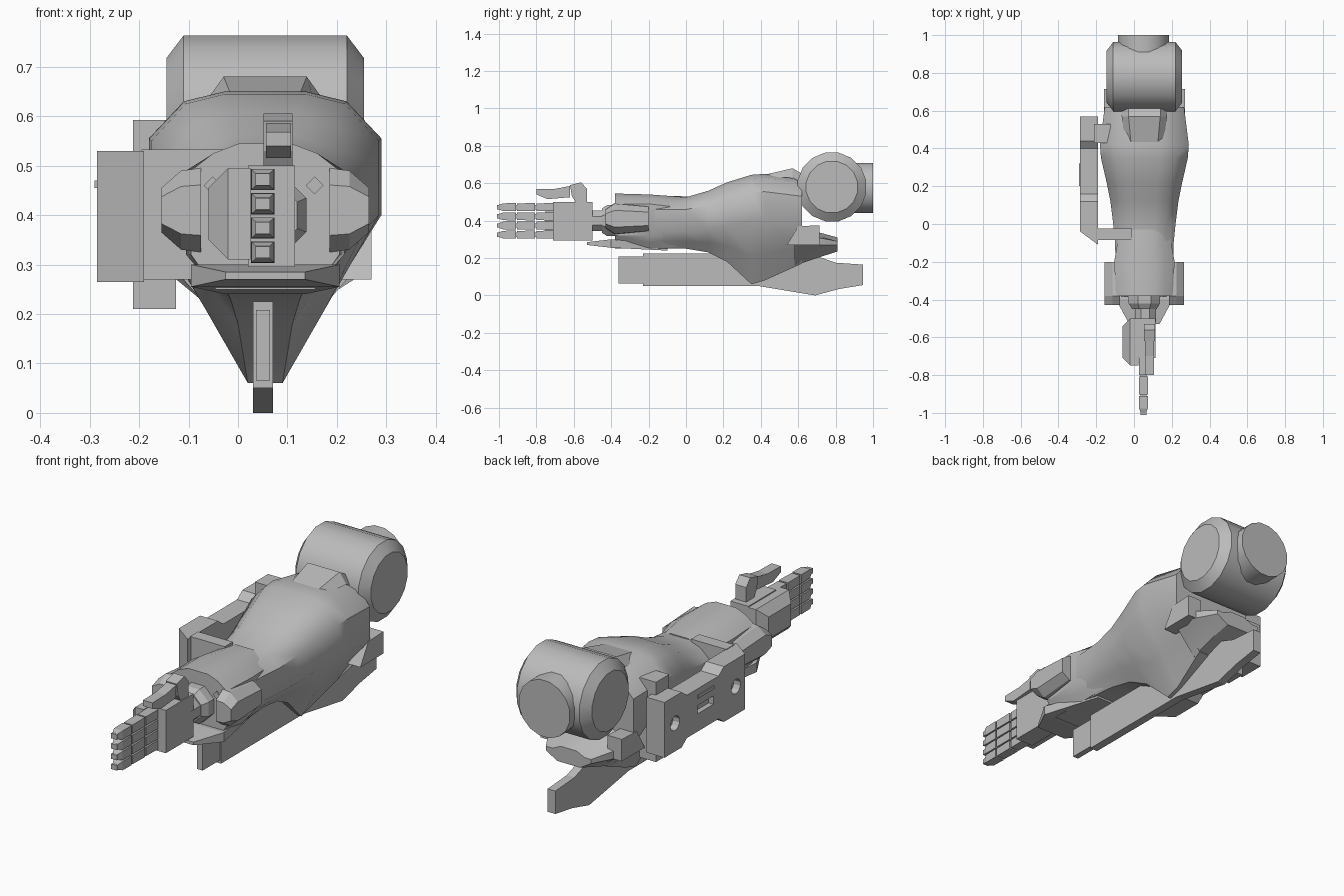
import bpy, bmesh, math

cube = bpy.data.objects.get("Cube")
if cube:
    bpy.data.objects.remove(cube, do_unlink=True)

MID = 0.055  # centre line of the arm
grey = bpy.data.materials.new("plain_grey")
grey.use_nodes = True
grey.diffuse_color = (0.5, 0.5, 0.5, 1)
grey.node_tree.nodes["Principled BSDF"].inputs["Base Color"].default_value = grey.diffuse_color


def loft(name, rings, smooth=None):
    """Skin a closed solid through rings holding equal point counts."""
    bm = bmesh.new()
    loops = [[bm.verts.new(point) for point in ring] for ring in rings]
    count = len(loops[0])
    for first, second in zip(loops, loops[1:]):
        for i in range(count):
            j = (i + 1) % count
            bm.faces.new((first[i], first[j], second[j], second[i]))
    bm.faces.new(loops[0])
    bm.faces.new(loops[-1])
    bmesh.ops.recalc_face_normals(bm, faces=bm.faces)
    mesh = bpy.data.meshes.new(name)
    bm.to_mesh(mesh)
    bm.free()
    mesh.materials.append(grey)
    obj = bpy.data.objects.new(name, mesh)
    bpy.context.collection.objects.link(obj)
    if smooth:
        bpy.ops.object.select_all(action="DESELECT")
        obj.select_set(True)
        bpy.context.view_layer.objects.active = obj
        bpy.ops.object.shade_smooth_by_angle(angle=math.radians(smooth))
    return obj


def side_prism(name, left, right, profile):
    """Extrude a (y, z) profile between two x positions."""
    return loft(name, [[(x, y, z) for y, z in profile] for x in (left, right)])


def rect(y, left, right, low, high):
    return [(left, y, low), (right, y, low), (right, y, high), (left, y, high)]


def box(name, xs, ys, zs):
    return loft(name, [rect(y, *xs, *zs) for y in ys])


def turned(name, axis, centre, steps, sides, smooth=None):
    """Turn (position, radius) steps around the x or y axis."""
    rings = []
    for position, radius in steps:
        ring = []
        for i in range(sides):
            angle = math.tau * (i + 0.5) / sides
            a, z = radius * math.cos(angle), centre[1] + radius * math.sin(angle)
            ring.append((position, centre[0] + a, z) if axis == "x"
                        else (centre[0] + a, position, z))
        rings.append(ring)
    return loft(name, rings, smooth)


def shell_ring(y, width, top, shoulder, waist, keel, bottom):
    """Symmetric forearm section from ridge to keel."""
    flank = waist + (bottom - waist) * 0.55
    belly = keel + (width - keel) * 0.45
    half = [(width * 0.35, top), (width * 0.7, top - 0.02), (width, shoulder),
            (width, waist), (belly, flank), (keel, bottom)]
    return ([(MID + x, y, z) for x, z in half]
            + [(MID - x, y, z) for x, z in reversed(half)])


# Forearm shell with its deep keel
loft("forearm_shell", [shell_ring(*s) for s in (
    (-0.37, 0.15, 0.52, 0.46, 0.34, 0.09, 0.25),
    (-0.1, 0.155, 0.52, 0.46, 0.34, 0.09, 0.25),
    (0, 0.165, 0.525, 0.46, 0.34, 0.08, 0.25),
    (0.12, 0.18, 0.56, 0.48, 0.35, 0.07, 0.23),
    (0.22, 0.2, 0.605, 0.51, 0.37, 0.055, 0.18),
    (0.35, 0.23, 0.645, 0.55, 0.4, 0.035, 0.06),
    (0.42, 0.235, 0.65, 0.555, 0.4, 0.035, 0.08),
    (0.62, 0.21, 0.62, 0.53, 0.36, 0.07, 0.17))], 40)

# Lip under the elbow
loft("elbow_lip", [shell_ring(*s) for s in (
    (0.58, 0.2, 0.38, 0.35, 0.31, 0.07, 0.16),
    (0.7, 0.18, 0.34, 0.31, 0.27, 0.07, 0.2),
    (0.81, 0.12, 0.31, 0.29, 0.27, 0.06, 0.235))], 30)

# Ridge hatch in front of the elbow
hatch = ((0.42, 0.1, 0.63, 0.645), (0.57, 0.12, 0.63, 0.68), (0.62, 0.12, 0.6, 0.65))
loft("ridge_hatch", [[(MID - w, y, low), (MID + w, y, low),
                      (MID + w * 0.7, y, high), (MID - w * 0.7, y, high)]
                     for y, w, low, high in hatch])

# Elbow drum and upper arm stub
turned("elbow_drum", "x", (0.78, 0.58),
       [(MID + p, r) for p, r in ((-0.2, 0.14), (-0.165, 0.187), (0.165, 0.187), (0.2, 0.14))],
       16, 30)
turned("upper_arm_stub", "y", (MID - 0.005, 0.575), [(0.8, 0.137), (1.0, 0.137)], 16, 30)

# Wrist cuff
loft("wrist_cuff", [shell_ring(*s) for s in (
    (-0.38, 0.15, 0.545, 0.49, 0.32, 0.1, 0.25),
    (-0.2, 0.16, 0.54, 0.49, 0.32, 0.1, 0.25),
    (-0.03, 0.13, 0.528, 0.47, 0.36, 0.09, 0.26))], 30)
loft("cuff_under_plate", [rect(y, MID - w, MID + w, low, high) for y, w, low, high in (
    (-0.53, 0.08, 0.27, 0.285), (-0.4, 0.15, 0.255, 0.3), (-0.1, 0.08, 0.24, 0.27))])

# Paired parts either side of the arm
for label, side in (("left", 1), ("right", -1)):
    loft(label + "_cuff_pod", [[(MID + side * x, y, z) for y, z in (
        (-0.43, 0.41 - h * 0.6), (-0.38, 0.41 - h), (-0.2, 0.41 - h * 0.8),
        (-0.2, 0.41 + h * 0.8), (-0.38, 0.41 + h), (-0.43, 0.41 + h * 0.6))]
        for x, h in ((0.13, 0.085), (0.17, 0.08), (0.21, 0.045))])
    side_prism(label + "_elbow_lug", MID + side * 0.14, MID + side * 0.215,
               ((0.54, 0.27), (0.6, 0.37), (0.715, 0.375), (0.715, 0.27)))
    side_x = MID - 0.003 + side * 0.103
    loft(label + "_cuff_stud", [[(side_x - 0.018, y, 0.46), (side_x, y, 0.442),
                                 (side_x + 0.018, y, 0.46), (side_x, y, 0.478)]
                                for y in (-0.386, -0.37)])

# Wrist joint
turned("wrist_collar", "y", (MID, 0.4), [(-0.45, 0.07), (-0.42, 0.09), (-0.36, 0.09)], 8)
turned("wrist_shaft", "y", (MID + 0.005, 0.4), [(-0.52, 0.06), (-0.36, 0.06)], 8)

# Hand
box("palm", (0.02, 0.115), (-0.71, -0.5), (0.295, 0.5))
loft("hand_back_plate", [[(x, y, z) for y, z in (
    (-0.75 + i, 0.31 + i), (-0.5 - i, 0.31 + i), (-0.5 - i, 0.495 - i), (-0.75 + i, 0.495 - i))]
    for x, i in ((0.025, 0), (-0.02, 0), (-0.06, 0.04))])
for finger in range(4):
    z = 0.325 + finger * 0.049
    start = -0.71
    for joint, (length, tip) in enumerate(((0.09, 1), (0.095, 1), (0.09, 0.6))):
        name = f"finger_{finger + 1}_joint_{joint + 1}"
        loft(name, [rect(y, MID - 0.005 - s, MID - 0.005 + s, z - s * 0.9, z + s * 0.9)
                    for y, s in ((start, 0.024), (start - length * 0.75, 0.023),
                                 (start - length, 0.023 * tip))])
        box(name + "_pin", (0.035, 0.065), (start - length - 0.01, start + 0.01),
            (z - 0.012, z + 0.012))
        start -= length + 0.0075
side_prism("thumb_base", 0.052, 0.11,
           ((-0.59, 0.5), (-0.53, 0.49), (-0.53, 0.57), (-0.56, 0.605), (-0.62, 0.59), (-0.61, 0.53)))
side_prism("thumb_tip", 0.057, 0.107,
           ((-0.62, 0.525), (-0.62, 0.585), (-0.7, 0.57), (-0.8, 0.568), (-0.8, 0.54), (-0.74, 0.515)))

# Outer side plate with sunk bolt holes and a slot
plate_top = [(0.57, 0.53), (0.44, 0.53), (0.4, 0.5), (0.16, 0.5), (0.12, 0.53)]
plate_low = [(y, 0.795 - z) for y, z in reversed(plate_top)]
plate = loft("side_plate", [
    [(x, y, z) for y, z in plate_top + [(front, 0.53), (front, 0.265)] + plate_low]
    for x, front in ((-0.19, -0.11), (-0.285, -0.04))])
cutters = [turned("bolt_cutter", "x", (y, 0.4), [(-0.32, 0.035), (-0.25, 0.035)], 12)
           for y in (0.03, 0.49)]
cutters.append(box("slot_cutter", (-0.32, -0.26), (0.2, 0.32), (0.38, 0.42)))
bpy.context.view_layer.objects.active = plate
for cutter in cutters:
    cut = plate.modifiers.new("cut", "BOOLEAN")
    cut.operation, cut.object, cut.solver = "DIFFERENCE", cutter, "EXACT"
    bpy.ops.object.modifier_apply(modifier=cut.name)
    bpy.data.objects.remove(cutter, do_unlink=True)
box("plate_handle", (-0.29, -0.28), (0.2, 0.32), (0.455, 0.47))
box("front_bracket", (-0.195, -0.01), (-0.085, -0.025), (0.27, 0.533))
box("rear_bracket", (-0.212, -0.125), (0.43, 0.53), (0.21, 0.592))

# Blade hung beneath the arm
side_prism("under_blade", 0.03, 0.071, (
    (-0.23, 0.05), (-0.23, 0.225), (0.3, 0.225), (0.6, 0.22), (0.7, 0.21), (0.8, 0.175),
    (0.945, 0.165), (0.945, 0.055), (0.82, 0.035), (0.69, 0), (0.39, 0.05)))
box("blade_nose", (0.036, 0.065), (-0.36, -0.22), (0.065, 0.208))
